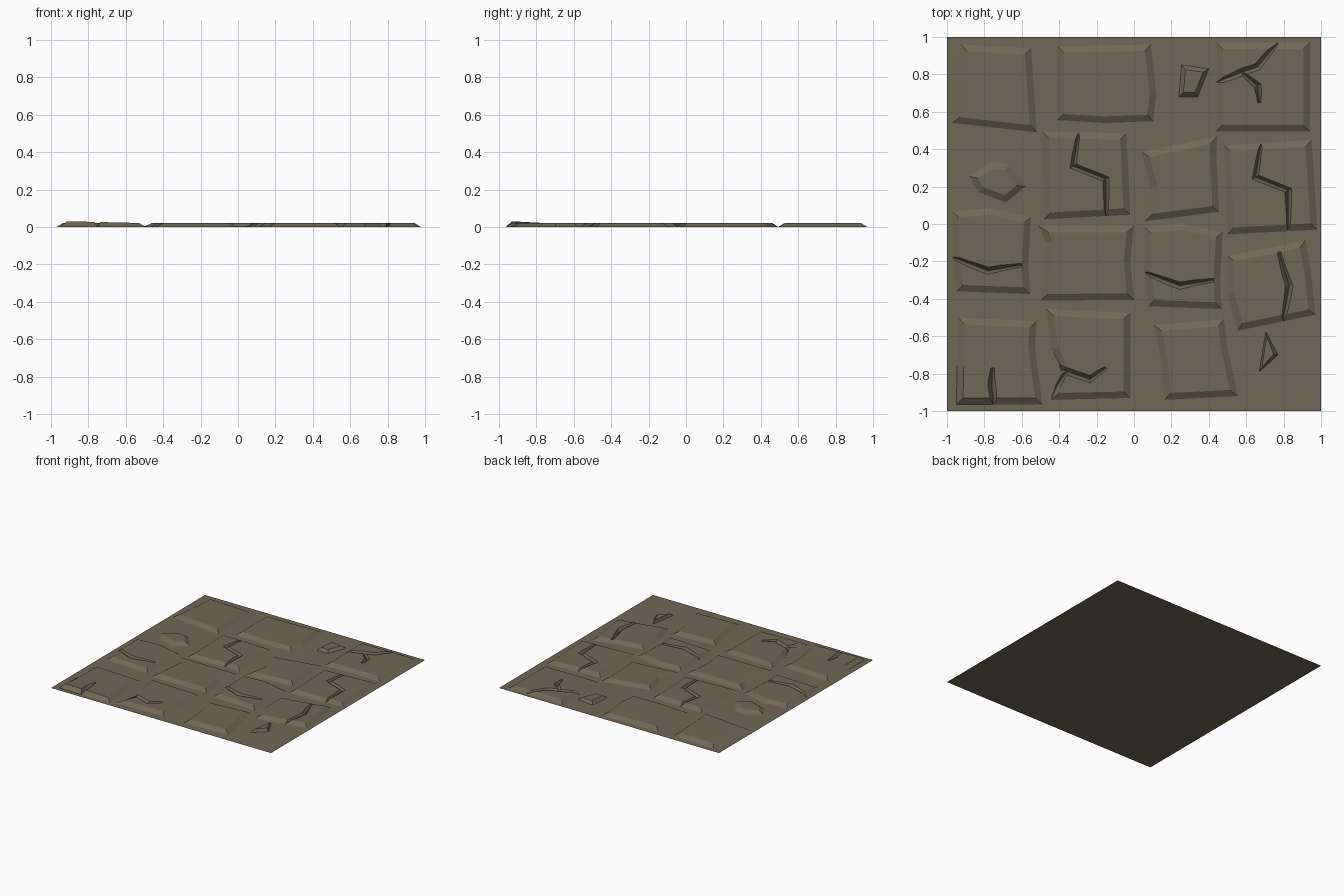
import bpy, bmesh
from mathutils import Vector

if "Cube" in bpy.data.objects:
    bpy.data.objects.remove(bpy.data.objects["Cube"])

stone = bpy.data.materials.new("stone")
stone.diffuse_color = (0.165, 0.135, 0.092, 1)
stone.use_nodes = True
stone.node_tree.nodes["Principled BSDF"].inputs["Base Color"].default_value = stone.diffuse_color
TOP = 0.022


def make(name, bm):
    bmesh.ops.recalc_face_normals(bm, faces=bm.faces)
    me = bpy.data.meshes.new(name)
    bm.to_mesh(me)
    bm.free()
    ob = bpy.data.objects.new(name, me)
    bpy.context.collection.objects.link(ob)
    me.materials.append(stone)
    return ob


def inset(pts, d):
    """Mitred inward offset of a clockwise outline."""
    out = []
    for i, p in enumerate(pts):
        a = (p - pts[i - 1]).normalized()
        b = (pts[(i + 1) % len(pts)] - p).normalized()
        n1, n2 = Vector((a.y, -a.x)), Vector((b.y, -b.x))
        out.append(p + (n1 + n2) * d / max(1 + n1.dot(n2), 0.4))
    return out


def groove(path, w):
    """V-shaped cutter following a crack path, tapering at its ends."""
    path = [Vector(p) for p in path]
    bm = bmesh.new()
    rings = []
    for i, p in enumerate(path):
        a, b = path[max(i - 1, 0)], path[min(i + 1, len(path) - 1)]
        t = (b - a).normalized()
        n = Vector((-t.y, t.x)) * w * (0.5 if i in (0, len(path) - 1) else 1)
        rings.append([bm.verts.new((*(p + n), 0.034)), bm.verts.new((*(p - n), 0.034)),
                      bm.verts.new((*p, -0.002))])
    for r, s in zip(rings, rings[1:]):
        for k in range(3):
            bm.faces.new((r[k], r[k - 1], s[k - 1], s[k]))
    bm.faces.new(rings[0])
    bm.faces.new(rings[-1])
    return make("crack_cutter", bm)


def slab(name, outline, bevel=0.035, cracks=(), raised=None):
    """Bevelled paving slab with optional cracks and one lifted corner."""
    pts = [Vector(p) for p in outline]
    bm = bmesh.new()
    low = [bm.verts.new((p.x, p.y, 0)) for p in pts]
    high = [bm.verts.new((p.x, p.y, TOP)) for p in inset(pts, bevel)]
    if raised is not None:
        high[raised].co.z = 0.031
    n = len(pts)
    for i in range(n):
        j = (i + 1) % n
        bm.faces.new((low[i], low[j], high[j], high[i]))
    bm.faces.new(low)
    top = bm.faces.new(high)
    if raised is not None:
        bmesh.ops.triangulate(bm, faces=[top])
    ob = make(name, bm)
    for path in cracks:
        cutter = groove(path, 0.03)
        mod = ob.modifiers.new("crack", 'BOOLEAN')
        mod.operation, mod.solver, mod.object = 'DIFFERENCE', 'EXACT', cutter
        bpy.context.view_layer.objects.active = ob
        bpy.ops.object.modifier_apply(modifier=mod.name)
        bpy.data.objects.remove(cutter)
    # the hidden underside is replaced by the ground sheet
    bm = bmesh.new()
    bm.from_mesh(ob.data)
    hidden = [f for f in bm.faces if all(abs(v.co.z) < 1e-4 for v in f.verts)]
    bmesh.ops.delete(bm, geom=hidden, context='FACES')
    bm.to_mesh(ob.data)
    bm.free()


# ground sheet
bm = bmesh.new()
bmesh.ops.create_grid(bm, x_segments=1, y_segments=1, size=1)
make("ground", bm)

# back row
slab("slab_back_1", [(-.925, .96), (-.55, .94), (-.52, .49), (-.97, .54)])
slab("slab_back_2", [(-.41, .95), (.09, .96), (.12, .69), (.10, .55), (-.155, .54), (-.41, .555)])
slab("pebble_back", [(.255, .85), (.40, .83), (.34, .68), (.24, .68)], 0.022)
slab("slab_back_3", [(.44, .97), (.94, .97), (.94, .495), (.44, .495)],
     cracks=[[(.42, .75), (.57, .81), (.66, .84), (.78, .98)],
             [(.58, .81), (.66, .74), (.67, .65)]])

# second row
slab("pebble_left", [(-.88, .255), (-.76, .335), (-.67, .32), (-.58, .20), (-.685, .115), (-.83, .17)])
zig = [(0, 0), (-.03, -.18), (.145, -.25), (.145, -.47)]
slab("slab_mid_1", [(-.49, .495), (-.04, .485), (-.02, .05), (-.48, .025)],
     cracks=[[(x - .295, y + .49) for x, y in zig]])
slab("slab_mid_2", [(.04, .385), (.445, .47), (.44, .37), (.455, .065), (.06, .015), (.09, .2)])
slab("slab_mid_3", [(.48, .42), (.95, .45), (.98, -.03), (.50, -.055)],
     cracks=[[(x + .68, y + .43) for x, y in zig]])

# third row: two slabs share one shape, turned over to the next column
bent = [(-.97, .065), (-.765, .085), (-.55, .035), (-.565, -.215), (-.555, -.375), (-.945, -.36), (-.97, -.19)]
split = [(-1.0, -.165), (-.78, -.25), (-.60, -.22)]
for i, (dx, dy) in enumerate([(0, 0), (1.025, -.08)]):
    slab(f"slab_split_{i + 1}", [(x + dx, y + dy) for x, y in bent],
         cracks=[[(x + dx, y + dy) for x, y in split]])
slab("slab_centre", [(-.51, -.01), (0, -.01), (-.02, -.2), (0, -.405), (-.5, -.41), (-.47, -.1)])
slab("slab_right", [(.50, -.17), (.765, -.12), (.915, -.085), (.945, -.245), (.97, -.485), (.555, -.57), (.50, -.37)],
     cracks=[[(.775, -.15), (.83, -.33), (.79, -.55)]])

# front row
slab("slab_front_1", [(-.94, -.5), (-.52, -.52), (-.53, -.65), (-.49, -.965), (-.95, -.965), (-.945, -.76)],
     cracks=[[(-.755, -.77), (-.76, -.86), (-.75, -.98)]], raised=4)
slab("slab_front_2", [(-.47, -.455), (-.02, -.475), (-.02, -.93), (-.445, -.94), (-.40, -.75), (-.44, -.67)],
     cracks=[[(-.45, -.65), (-.38, -.78), (-.235, -.83), (-.15, -.77)],
             [(-.36, -.79), (-.41, -.86), (-.45, -.95)]])
slab("slab_front_3", [(.105, -.54), (.48, -.51), (.50, -.66), (.555, -.92), (.165, -.94), (.14, -.7)])
slab("pebble_front", [(.705, -.575), (.77, -.7), (.67, -.79)], 0.018)
